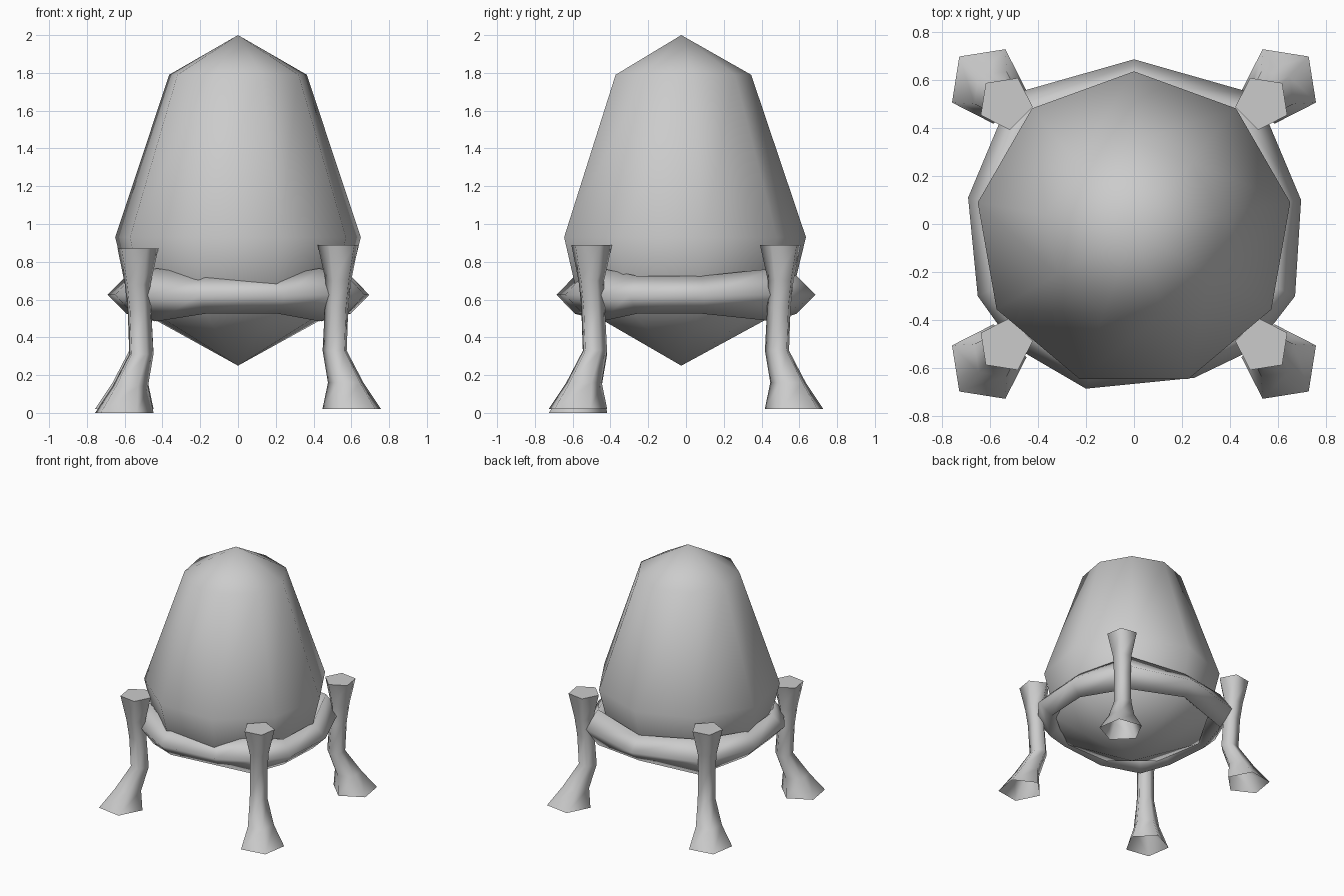
import bpy, bmesh
from math import pi, cos, sin, radians
from mathutils import Vector

cube = bpy.data.objects.get("Cube")
if cube:
    bpy.data.objects.remove(cube)

grey = bpy.data.materials.new("plain_grey")
grey.use_nodes = True
GREY = (0.6, 0.6, 0.6, 1)
grey.diffuse_color = GREY
grey.node_tree.nodes["Principled BSDF"].inputs["Base Color"].default_value = GREY


def polygon(center, r, sides, start):
    """Horizontal ring of points around a centre."""
    return [Vector(center) + Vector((r * cos(start + 2 * pi * i / sides),
                                     r * sin(start + 2 * pi * i / sides), 0))
            for i in range(sides)]


def loft(name, rings, closed=False, cap_top=False, tips=(), smooth=180):
    """Skin consecutive rings; optional end cap, pole tips or closed loop."""
    bm = bmesh.new()
    loops = [[bm.verts.new(p) for p in ring] for ring in rings]
    pairs = list(zip(loops, loops[1:]))
    if closed:
        pairs.append((loops[-1], loops[0]))
    for a, b in pairs:
        for i in range(len(a)):
            j = (i + 1) % len(a)
            bm.faces.new((a[i], a[j], b[j], b[i]))
    if cap_top:
        bm.faces.new(loops[-1])
    for loop, tip in zip((loops[0], loops[-1]), tips):
        pole = bm.verts.new(tip)
        for i in range(len(loop)):
            bm.faces.new((loop[i], loop[(i + 1) % len(loop)], pole))
    bmesh.ops.recalc_face_normals(bm, faces=bm.faces)
    mesh = bpy.data.meshes.new(name)
    bm.to_mesh(mesh)
    bm.free()
    mesh.materials.append(grey)
    obj = bpy.data.objects.new(name, mesh)
    bpy.context.collection.objects.link(obj)
    bpy.ops.object.select_all(action="DESELECT")
    obj.select_set(True)
    bpy.context.view_layer.objects.active = obj
    bpy.ops.object.shade_smooth_by_angle(angle=radians(smooth))


# Egg: nine-sided body with pointed poles
EGG_Y = -0.025
loft("egg",
     [polygon((0, EGG_Y, z), r, 9, pi / 2)
      for z, r in ((0.56, 0.57), (0.93, 0.66), (1.79, 0.37))],
     tips=((0, EGG_Y, 0.25), (0, EGG_Y, 2.0)))

# Support ring: diamond section, thicker where it meets the legs
path = [(0, 0.685, 0.1), (-0.51, 0.54, 0.14), (-0.69, 0.11, 0.1),
        (-0.65, -0.3, 0.1), (-0.5, -0.51, 0.14), (-0.2, -0.685, 0.1),
        (0.25, -0.64, 0.1), (0.5, -0.52, 0.14), (0.67, -0.3, 0.1),
        (0.695, 0.1, 0.1), (0.51, 0.54, 0.14)]
sections = []
for x, y, h in path:
    edge = Vector((x, y, 0.625))
    inward = -Vector((x, y, 0)).normalized()
    up = Vector((0, 0, h))
    sections.append([edge, edge + inward * 0.1 + up,
                     edge + inward * 0.2, edge + inward * 0.1 - up])
loft("support_ring", sections, closed=True)

# Legs: five-sided, flared at the foot and top, open underneath
LEG = ((0.02, 0.61, 0.165), (0.16, 0.575, 0.1), (0.33, 0.515, 0.068),
       (0.56, 0.525, 0.066), (0.7, 0.535, 0.072), (0.89, 0.535, 0.115))
for name, sx, sy, drop in (("front_left_leg", 1, -1, 0),
                           ("front_right_leg", -1, -1, 0.02),
                           ("back_left_leg", 1, 1, 0),
                           ("back_right_leg", -1, 1, 0)):
    outward = Vector((sx, sy)).to_3d()
    facing = pi / 4 * sy * (1 if sx > 0 else 3)
    rings = [polygon((outward.x * d, outward.y * (d - 0.03), z - drop), r, 5, facing)
             for z, d, r in LEG]
    loft(name, rings, cap_top=True, smooth=78)
